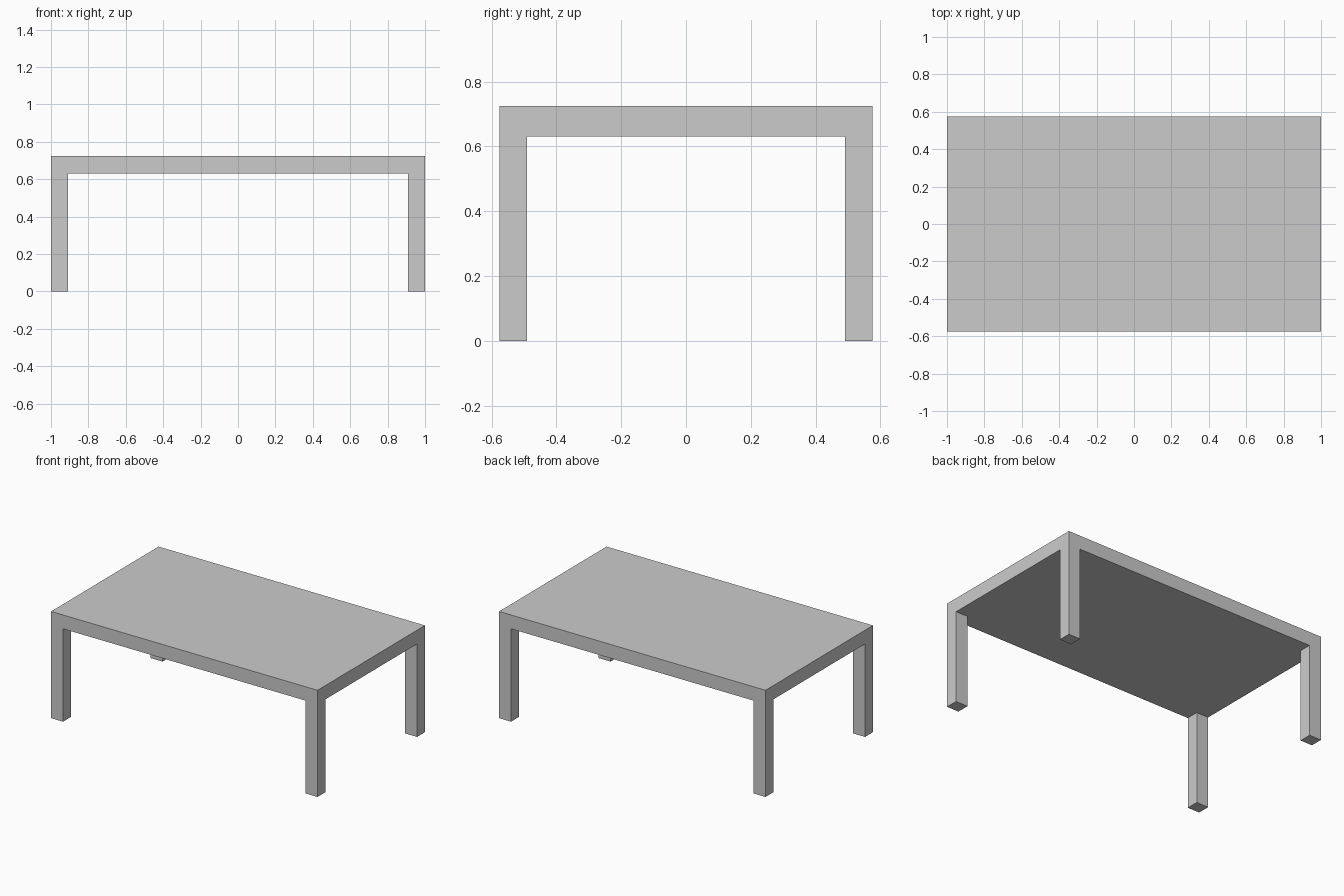
import bpy, bmesh

if "Cube" in bpy.data.objects:
    bpy.data.objects.remove(bpy.data.objects["Cube"])

HALF_X, HALF_Y = 1.0, 0.576      # half size of the top
TOP_Z, UNDER_Z = 0.724, 0.63     # upper and lower face of the top
LEG_X, LEG_Y = 0.09, 0.085       # leg cross-section

bm = bmesh.new()

# Underside as a 3 x 3 sheet whose corner cells are the leg footprints
xs = [-HALF_X, -HALF_X + LEG_X, HALF_X - LEG_X, HALF_X]
ys = [-HALF_Y, -HALF_Y + LEG_Y, HALF_Y - LEG_Y, HALF_Y]
grid = [[bm.verts.new((x, y, UNDER_Z)) for y in ys] for x in xs]
cells = {}
for i in range(3):
    for j in range(3):
        cells[i, j] = bm.faces.new((grid[i][j], grid[i][j + 1],
                                    grid[i + 1][j + 1], grid[i + 1][j]))


def extrude(faces, dz, keep_orig=False):
    """Extrude faces vertically by dz, optionally keeping the originals."""
    new = bmesh.ops.extrude_face_region(bm, geom=faces, use_keep_orig=keep_orig)["geom"]
    verts = [g for g in new if isinstance(g, bmesh.types.BMVert)]
    bmesh.ops.translate(bm, verts=verts, vec=(0, 0, dz))
    if not keep_orig:
        bmesh.ops.delete(bm, geom=[f for f in faces if f.is_valid], context="FACES_ONLY")


# Slab, keeping the sheet as its underside
extrude(list(cells.values()), TOP_Z - UNDER_Z, keep_orig=True)

# Legs, pulled down flush from the four corner cells
for i in (0, 2):
    for j in (0, 2):
        extrude([cells[i, j]], -UNDER_Z)

bmesh.ops.recalc_face_normals(bm, faces=bm.faces)
mesh = bpy.data.meshes.new("table")
bm.to_mesh(mesh)
bm.free()
table = bpy.data.objects.new("table", mesh)
bpy.context.collection.objects.link(table)
